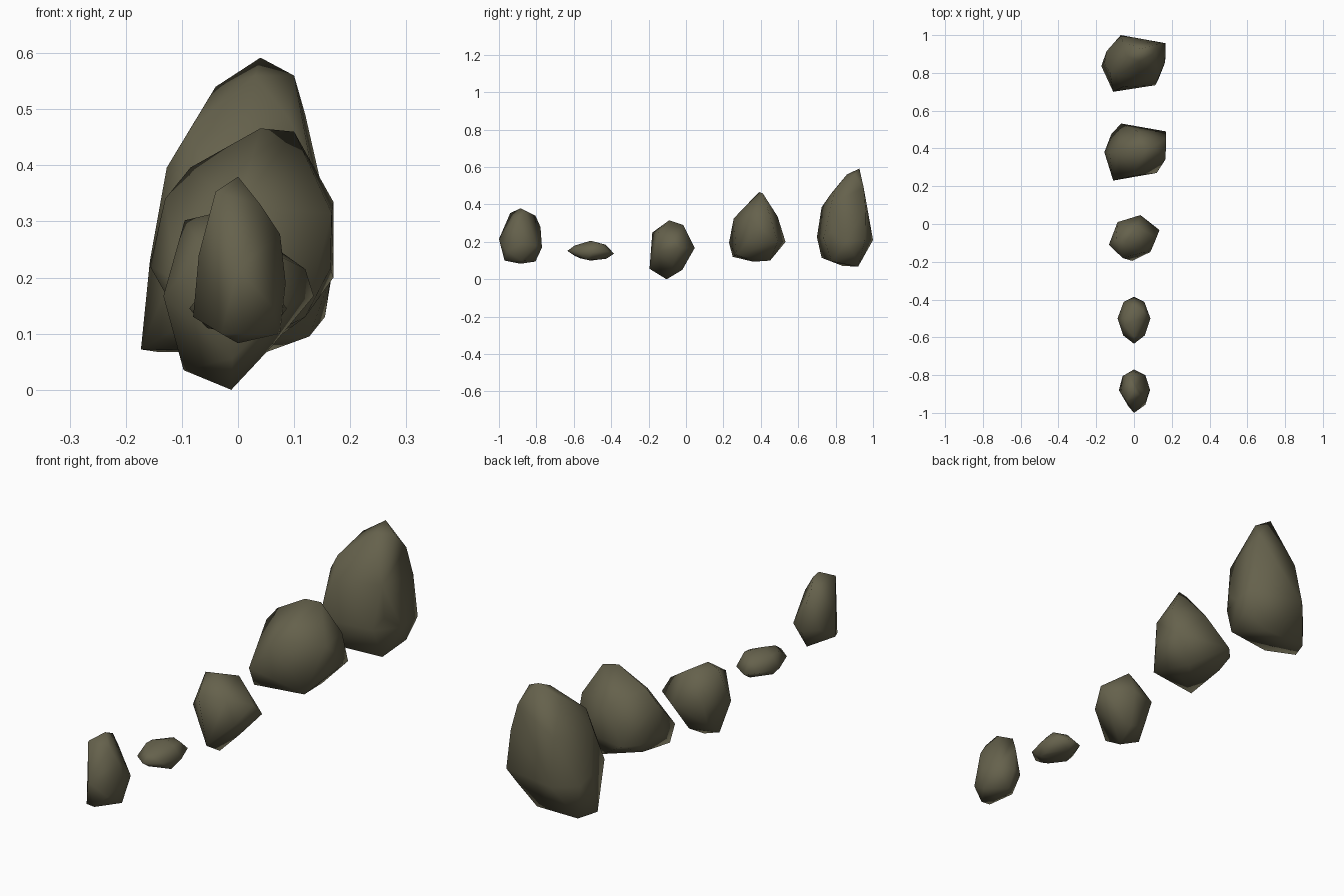
import bpy, bmesh, math

# One dark olive stone colour
stone = bpy.data.materials.new("dark olive stone")
stone.diffuse_color = (0.13, 0.12, 0.072, 1)


def rock(name, corners):
    """Low-poly boulder: convex hull around its main corners, smooth shaded."""
    bm = bmesh.new()
    for c in corners:
        bm.verts.new(c)
    bmesh.ops.convex_hull(bm, input=bm.verts[:])
    loose = [v for v in bm.verts if not v.link_faces]
    bmesh.ops.delete(bm, geom=loose, context='VERTS')
    bmesh.ops.recalc_face_normals(bm, faces=bm.faces[:])
    for f in bm.faces:
        f.smooth = True
    me = bpy.data.meshes.new(name)
    bm.to_mesh(me)
    bm.free()
    me.materials.append(stone)
    ob = bpy.data.objects.new(name, me)
    bpy.context.collection.objects.link(ob)


# Small upright rock at the front, leaning to the front left
rock("small_upright_rock", [
    (0, -.885, .38), (-.04, -.94, .353), (.01, -.86, .365), (.04, -.91, .33),
    (-.02, -.805, .34), (-.012, -.778, .28), (.075, -.90, .277),
    (-.07, -.895, .24), (0, -1.0, .215), (.085, -.878, .19), (.06, -.957, .15),
    (.06, -.80, .18), (0, -.77, .17), (-.06, -.805, .18), (-.08, -.88, .13),
    (-.03, -.965, .1), (.01, -.97, .1), (.075, -.88, .1), (0, -.805, .095),
    (0, -.885, .083)])

# Flat pebble
rock("flat_pebble",
     [(0, -.51, .206), (0, -.43, .185), (0, -.596, .18), (0, -.634, .152),
      (0, -.385, .137), (0, -.51, .1), (0, -.425, .11), (0, -.596, .126),
      (.06, -.53, .105), (-.01, -.565, .112), (.05, -.46, .192),
      (-.05, -.54, .189)]
     + [(s * x, y, z) for s in (-1, 1) for x, y, z in (
         (.087, -.5, .145), (.057, -.59, .152), (.055, -.413, .147),
         (.055, -.5, .11), (.05, -.5, .188))])

# Middle rock
rock("middle_rock", [
    (-.04, -.09, .315), (-.095, -.08, .302), (-.06, -.18, .25),
    (.015, -.015, .29), (.05, -.15, .25), (.034, .047, .168),
    (.135, -.032, .167), (.12, -.07, .215), (.087, -.148, .15),
    (-.133, -.11, .167), (-.087, .01, .18), (-.097, -.085, .035),
    (-.01, -.195, .056), (-.012, -.104, 0), (.06, -.07, .077),
    (0, -.02, .05), (-.08, -.03, .08)])

# Broad rock
rock("broad_rock", [
    (.04, .39, .466), (.1, .41, .46), (-.085, .385, .396), (-.13, .376, .34),
    (.17, .45, .335), (0, .255, .325), (.02, .49, .335), (.167, .345, .315),
    (.165, .34, .217), (-.11, .23, .195), (.12, .27, .13), (.17, .49, .2),
    (-.068, .532, .2), (-.12, .476, .2), (-.157, .38, .22), (-.1, .25, .12),
    (-.1, .43, .15), (.08, .45, .1), (.05, .36, .094)])

# Tall rock at the back
rock("tall_rock", [
    (.04, .927, .592), (.1, .9, .56), (.03, .86, .56), (-.04, .89, .54),
    (.12, .95, .49), (.09, .80, .485), (-.085, .785, .465), (.02, .775, .457),
    (.13, .775, .40), (.135, .78, .26), (.145, .96, .38), (-.127, .8, .396),
    (-.06, .725, .385), (-.06, .965, .4), (-.157, .85, .23), (-.11, .70, .225),
    (.114, .735, .22), (.168, .957, .21), (.165, .857, .2), (-.07, 1.0, .21),
    (-.145, .915, .2), (-.173, .836, .072), (-.1, .725, .115),
    (.127, .78, .095), (.155, .9, .13), (-.14, .92, .067), (.05, .92, .067)])
